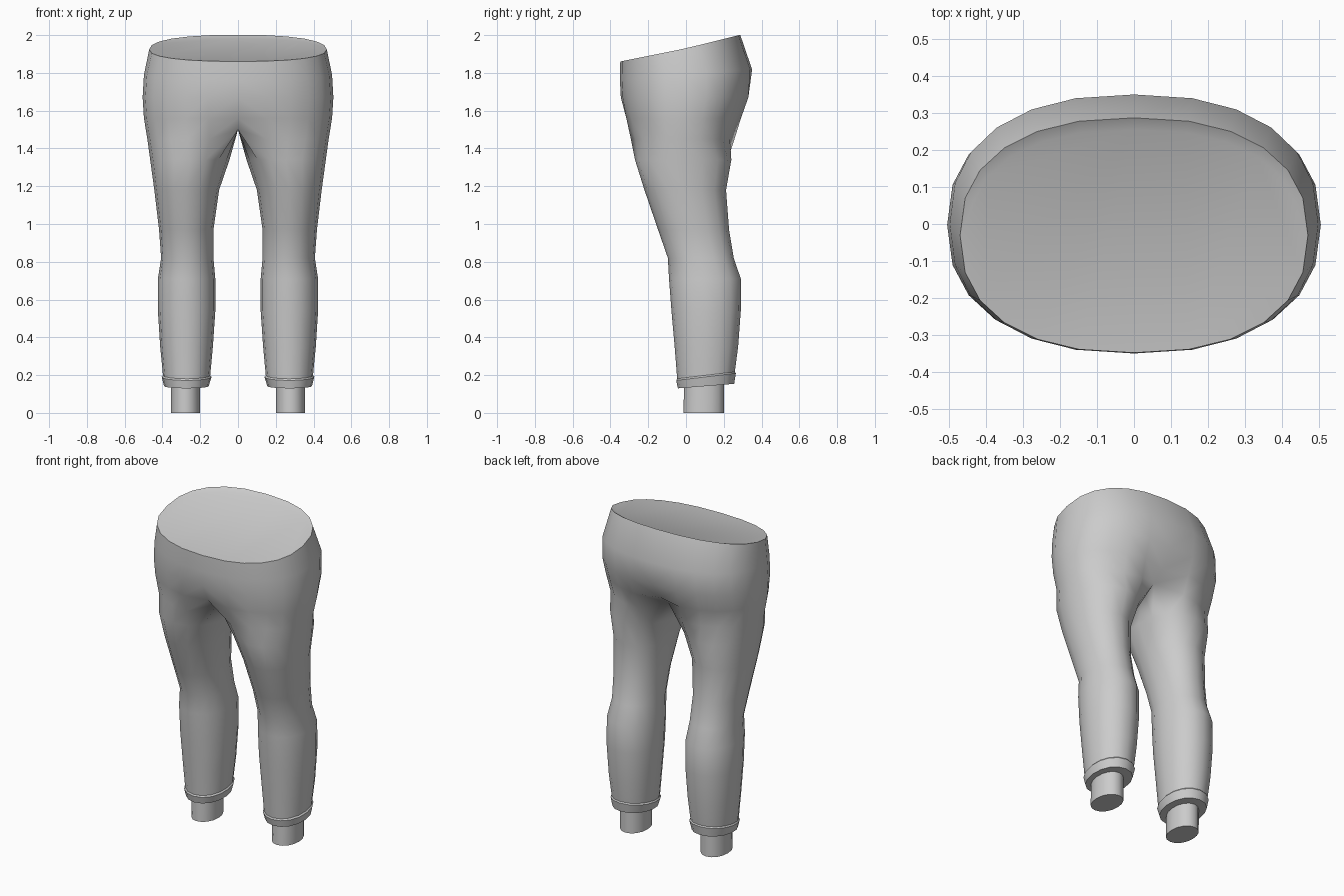
import bpy
import bmesh
from math import sin, cos, pi, radians

cube = bpy.data.objects.get("Cube")
if cube:
    bpy.data.objects.remove(cube, do_unlink=True)

SIDES = 16      # points around a leg
HALF = 12       # segments around half of the waist

grey = bpy.data.materials.new("plain grey")
grey.use_nodes = True
colour = (0.6, 0.6, 0.6, 1)
grey.diffuse_color = colour
grey.node_tree.nodes["Principled BSDF"].inputs["Base Color"].default_value = colour


def power(v, p=0.85):
    return abs(v) ** p * (1 if v >= 0 else -1)


def leg_ring(z, x0, x1, y0, y1, tilt=0.0):
    """Closed oval fitted between x0..x1 and y0..y1, starting at the inner side."""
    cx, cy, rx, ry = (x0 + x1) / 2, (y0 + y1) / 2, (x1 - x0) / 2, (y1 - y0) / 2
    pts = []
    for k in range(SIDES):
        t = 2 * pi * k / SIDES
        y = cy - ry * power(sin(t), 0.95)
        pts.append((cx - rx * power(cos(t), 0.95), y, z + tilt * (y - y0)))
    return pts


def hip_ring(z, width, y0, y1, tilt=0.0, dip_front=0.0, dip_back=0.0):
    """Open half oval from the front centre round the side to the back centre."""
    cy, ry = (y0 + y1) / 2, (y1 - y0) / 2
    pts = []
    for j in range(HALF + 1):
        t = pi * j / HALF
        y = cy - ry * power(cos(t))
        x = 0.0 if j in (0, HALF) else width * power(sin(t))
        y += dip_front if j == 0 else -dip_back if j == HALF else 0
        pts.append((x, y, z + tilt * y))
    return pts


def add_ring(bm, pts):
    return [bm.verts.new(p) for p in pts]


def bridge(bm, a, b, closed):
    n = len(a)
    for i in range(n if closed else n - 1):
        j = (i + 1) % n
        bm.faces.new((a[i], a[j], b[j], b[i]))


def finish(name, bm, angle=40):
    bmesh.ops.recalc_face_normals(bm, faces=bm.faces)
    mesh = bpy.data.meshes.new(name)
    bm.to_mesh(mesh)
    bm.free()
    mesh.materials.append(grey)
    ob = bpy.data.objects.new(name, mesh)
    bpy.context.collection.objects.link(ob)
    bpy.ops.object.select_all(action="DESELECT")
    ob.select_set(True)
    bpy.context.view_layer.objects.active = ob
    bpy.ops.object.shade_smooth_by_angle(angle=radians(angle))
    mirror = ob.modifiers.new("mirror", "MIRROR")
    mirror.use_clip = True
    mirror.merge_threshold = 0.0005
    return ob


def loft(name, rings, angle=40):
    bm = bmesh.new()
    loops = [add_ring(bm, r) for r in rings]
    for a, b in zip(loops, loops[1:]):
        bridge(bm, a, b, True)
    bm.faces.new(loops[0])
    bm.faces.new(loops[-1])
    return finish(name, bm, angle)


# Trousers: hips
bm = bmesh.new()
rim = [(x, y, z + 0.05 * max(0, y)) for x, y, z in
       hip_ring(1.93, 0.47, -0.348, 0.287, 0.2)]
hips = [
    rim,
    hip_ring(1.79, 0.498, -0.35, 0.35, 0.08),
    hip_ring(1.67, 0.505, -0.345, 0.34, 0, 0, 0.01),
    hip_ring(1.56, 0.498, -0.325, 0.30, 0, 0.03, 0.05),
    hip_ring(1.45, 0.48, -0.30, 0.265, 0, 0.10, 0.09),
]
for end in (0, HALF):
    x, y, z = hips[-1][end]
    hips[-1][end] = (x, y, 1.5)
loops = [add_ring(bm, r) for r in hips]
for a, b in zip(loops, loops[1:]):
    bridge(bm, a, b, False)

# Waist closing face with a slight lip along the back
inner = add_ring(bm, [(x * (0.95 if y > 0 else 0.995), y * (0.89 if y > 0 else 0.998),
                       1.93 + 0.2 * y * (0.89 if y > 0 else 1)) for x, y, z in rim])
bridge(bm, loops[0], inner, False)
bm.faces.new(inner)

# Crotch line joins the half hips into one closed leg loop
front, back = loops[-1][0], loops[-1][-1]
seam = [bm.verts.new(back.co.lerp(front.co, f)) for f in (0.25, 0.5, 0.75)]
top = [seam[1], seam[2]] + loops[-1] + [seam[0]]

# Trousers: leg
legs = [
    leg_ring(1.34, 0.045, 0.465, -0.27, 0.24),
    leg_ring(1.18, 0.10, 0.443, -0.22, 0.212),
    leg_ring(0.97, 0.13, 0.418, -0.148, 0.228),
    leg_ring(0.82, 0.13, 0.407, -0.096, 0.253),
    leg_ring(0.71, 0.12, 0.424, -0.09, 0.29),
    leg_ring(0.54, 0.12, 0.424, -0.077, 0.29),
    leg_ring(0.35, 0.133, 0.412, -0.06, 0.276),
    leg_ring(0.17, 0.148, 0.396, -0.046, 0.257, 0.12),
]
for pts in legs:
    ring = add_ring(bm, pts)
    bridge(bm, top, ring, True)
    top = ring
bm.faces.new(top)
finish("trousers", bm, 50)

# Ankle cuffs
loft("ankle_cuffs", [
    leg_ring(0.185, 0.15, 0.394, -0.044, 0.255, 0.12),
    leg_ring(0.172, 0.14, 0.404, -0.052, 0.264, 0.12),
    leg_ring(0.13, 0.155, 0.392, -0.043, 0.255, 0.08),
], 30)

# Ankle stubs
loft("ankles", [
    leg_ring(0.2, 0.2, 0.356, -0.008, 0.202),
    leg_ring(0.0, 0.2, 0.356, -0.014, 0.202),
])
